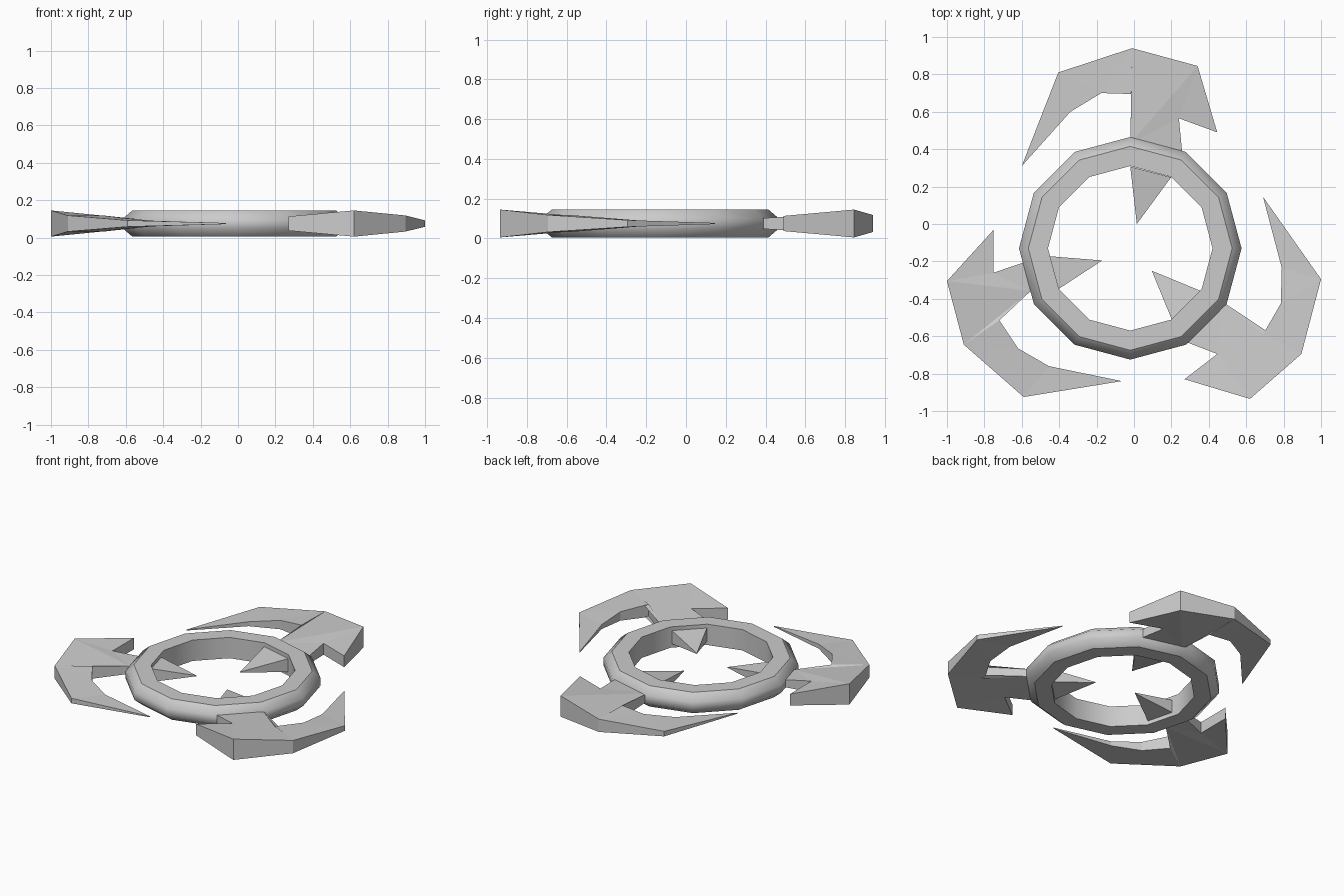
import bpy, bmesh, math
from mathutils import Vector

cube = bpy.data.objects.get("Cube")
if cube:
    bpy.data.objects.remove(cube, do_unlink=True)

MID = 0.075                       # height of the symmetry plane
CENTRE = Vector((-0.02, -0.13))   # ring centre

grey = bpy.data.materials.new("light grey metal")
grey.use_nodes = True
colour = (0.6, 0.6, 0.6, 1)
grey.diffuse_color = colour
grey.node_tree.nodes["Principled BSDF"].inputs["Base Color"].default_value = colour


def finish(bm, name):
    bmesh.ops.recalc_face_normals(bm, faces=bm.faces[:])
    mesh = bpy.data.meshes.new(name)
    bm.to_mesh(mesh)
    bm.free()
    mesh.materials.append(grey)
    obj = bpy.data.objects.new(name, mesh)
    bpy.context.collection.objects.link(obj)
    return obj


def slab(name, outline, half, tris):
    """Solid with a faceted top, mirrored below the middle plane."""
    bm = bmesh.new()
    top = [bm.verts.new((x, y, MID + h)) for (x, y), h in zip(outline, half)]
    low = [bm.verts.new((x, y, MID - h)) for (x, y), h in zip(outline, half)]
    for a, b, c in tris:
        bm.faces.new((top[a], top[b], top[c]))
        bm.faces.new((low[c], low[b], low[a]))
    n = len(outline)
    for i in range(n):
        j = (i + 1) % n
        bm.faces.new((top[i], low[i], low[j], top[j]))
    return finish(bm, name)


def sink(p, factor):
    """Move a joint point radially so that it is buried in the ring."""
    return tuple(CENTRE + (Vector(p) - CENTRE) * factor)


# Ring: twelve-sided band with bevelled outer rim
SIDES = 12
profile = [(0.44, 0.07), (0.545, 0.07), (0.595, 0.027),
           (0.595, -0.027), (0.545, -0.07), (0.44, -0.07)]
bm = bmesh.new()
loops = []
for i in range(SIDES):
    a = 2 * math.pi * i / SIDES
    loops.append([bm.verts.new((CENTRE.x + r * math.cos(a), CENTRE.y + r * math.sin(a), MID + z))
                  for r, z in profile])
sharp_rows = {0, 1, 4, 5}         # flat top and bottom keep hard borders
n = len(profile)
for i in range(SIDES):
    p, q = loops[i], loops[(i + 1) % SIDES]
    for k in range(n):
        m = (k + 1) % n
        bm.faces.new((p[k], q[k], q[m], p[m])).smooth = True
    for k in sharp_rows:
        bm.edges.get((p[k], q[k])).smooth = False
finish(bm, "ring")

# Blades, each running: tip, back, peak, corner, hook, notch,
# two ring joints, then the inner side of the crescent
outlines = {
    "back": [(-0.60, 0.31), (-0.405, 0.81), (-0.01, 0.94), (0.34, 0.845), (0.445, 0.49),
             (0.24, 0.565), (0.275, 0.38), (-0.02, 0.46), (-0.015, 0.695),
             (-0.175, 0.70), (-0.34, 0.60)],
    "right": [(-0.065, -0.84), (-0.59, -0.925), (-0.91, -0.645), (-1.0, -0.305), (-0.75, -0.03),
              (-0.75, -0.26), (-0.62, -0.21), (-0.58, -0.37), (-0.72, -0.515),
              (-0.62, -0.665), (-0.455, -0.76)],
    "left": [(0.69, 0.145), (1.0, -0.295), (0.895, -0.695), (0.62, -0.935), (0.27, -0.83),
             (0.445, -0.695), (0.275, -0.65), (0.49, -0.425), (0.69, -0.59),
             (0.785, -0.425), (0.79, -0.235)],
}
half = [0.003, 0.017, 0.043, 0.07, 0.038, 0.038, 0.025, 0.025, 0.043, 0.03, 0.015]
tris = [(0, 10, 1), (1, 10, 9), (1, 9, 2), (2, 9, 8), (2, 8, 7),
        (2, 7, 3), (3, 7, 5), (5, 7, 6), (3, 5, 4)]
for side, pts in outlines.items():
    pts = [sink(p, 0.95) if i in (6, 7) else p for i, p in enumerate(pts)]
    slab(side + "_blade", pts, half, tris)

# Spikes pointing into the ring opening
spikes = {
    "back": [(-0.02, 0.29), (0.19, 0.235), (0.015, 0.0)],
    "right": [(-0.445, -0.17), (-0.39, -0.34), (-0.17, -0.195)],
    "left": [(0.345, -0.35), (0.195, -0.50), (0.095, -0.25)],
}
for side, (a, b, tip) in spikes.items():
    slab(side + "_spike", [sink(a, 1.04), sink(b, 1.04), tip],
         [0.045, 0.045, 0.002], [(0, 1, 2)])
